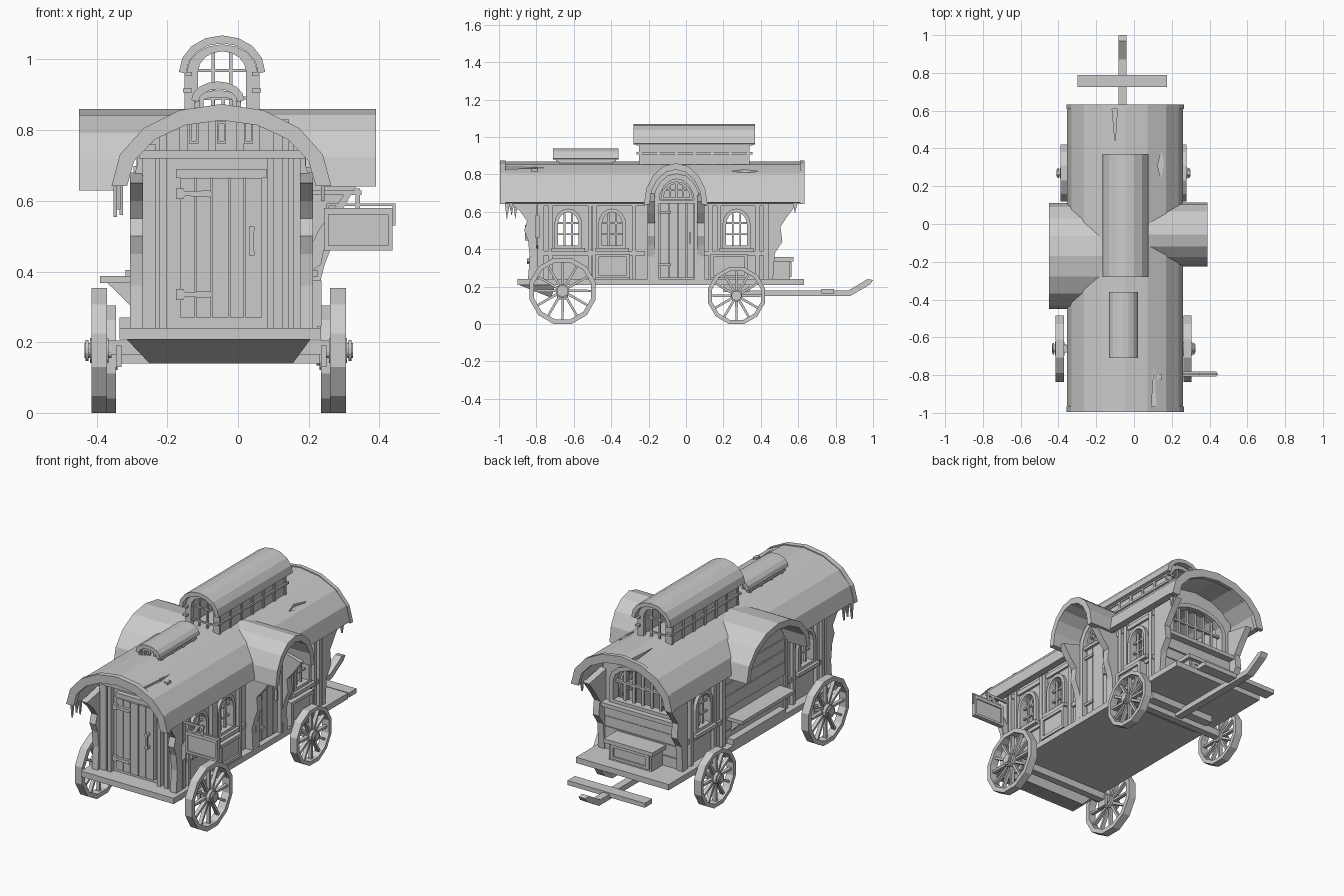
import bpy, bmesh, random
from math import pi, sin, cos, sqrt

if "Cube" in bpy.data.objects:
    bpy.data.objects.remove(bpy.data.objects["Cube"])

random.seed(4)
XC = -0.047                      # centre line of the wagon


def at(ax, p, a):
    a = a(p) if callable(a) else a
    return {'x': (a, p[0], p[1]), 'y': (p[0], a, p[1]), 'z': (p[0], p[1], a)}[ax]


def prism(ax, pts, a0, a1):
    n = len(pts)
    v = [at(ax, p, a0) for p in pts] + [at(ax, p, a1) for p in pts]
    f = [list(range(n)), list(range(n, 2 * n))]
    f += [[i, (i + 1) % n, (i + 1) % n + n, i + n] for i in range(n)]
    return v, f


def ring(ax, out, inn, a0, a1, closed=True):
    """Frame (closed) or bent sheet (open) between two matching outlines."""
    n = len(out)
    v = [at(ax, p, a) for a in (a0, a1) for pts in (out, inn) for p in pts]
    f = []
    for i in range(n if closed else n - 1):
        j = (i + 1) % n
        for a, b in ((0, n), (n, 3 * n), (3 * n, 2 * n), (2 * n, 0)):
            f.append([a + i, a + j, b + j, b + i])
    if not closed:
        f += [[i, n + i, 3 * n + i, 2 * n + i] for i in (0, n - 1)]
    return v, f


def box(x0, x1, y0, y1, z0, z1):
    return prism('z', [(x0, y0), (x1, y0), (x1, y1), (x0, y1)], z0, z1)


def sbox(s, d0, d1, y0, y1, z0, z1):
    return box(XC + s * d0, XC + s * d1, y0, y1, z0, z1)


def arc(c, hw, zs, zt, n=8):
    return [(c - hw * cos(pi * i / n), zs + (zt - zs) * sin(pi * i / n)) for i in range(n + 1)]


def arch(c, hw, z0, zs, zt, n=8):
    return [(c - hw, z0)] + arc(c, hw, zs, zt, n) + [(c + hw, z0)]


def circle(cy, cz, r, n=12):
    return [(cy + r * cos(2 * pi * (i + .5) / n), cz + r * sin(2 * pi * (i + .5) / n)) for i in range(n)]


def make(name, *parts):
    bm = bmesh.new()
    for v, f in parts:
        vs = [bm.verts.new(c) for c in v]
        for face in f:
            bm.faces.new([vs[i] for i in face])
    bmesh.ops.recalc_face_normals(bm, faces=bm.faces)
    me = bpy.data.meshes.new(name)
    bm.to_mesh(me)
    bm.free()
    ob = bpy.data.objects.new(name, me)
    bpy.context.collection.objects.link(ob)
    return ob


def cut(ob, *parts):
    c = make("cutter", *parts)
    c.hide_render = True
    m = ob.modifiers.new("cut", 'BOOLEAN')
    m.operation, m.object = 'DIFFERENCE', c
    bpy.context.view_layer.objects.active = ob
    bpy.ops.object.modifier_apply(modifier=m.name)
    bpy.data.objects.remove(c)


def planks(lo, hi, n):
    """Uneven plank edges with small gaps."""
    w = (hi - lo) / n
    e = [lo] + [lo + w * (i + random.uniform(-.12, .12)) for i in range(1, n)] + [hi]
    return [(a + .002, b - .002, random.uniform(0, .006)) for a, b in zip(e, e[1:])]


# Platform, sloped front skid, axles and pulling shaft
make("platform", box(-.335, .235, -.9, .63, .208, .24))
make("front_skid", ([(-.315, -.89, .208), (.205, -.89, .208), (-.25, -.72, .14), (.155, -.72, .14),
                     (-.315, -.70, .208), (.205, -.70, .208)],
                    [[0, 1, 3, 2], [2, 3, 5, 4], [0, 4, 5, 1], [0, 2, 4], [1, 5, 3]]))
make("axles", box(-.39, .29, -.68, -.64, .165, .205), box(-.37, .26, .25, .29, .14, .18),
     box(-.25, .155, .2, .34, .17, .21), box(-.345, -.33, -.69, -.63, .13, .19), box(.235, .25, -.69, -.63, .13, .19))
make("shaft", prism('x', [(.25, .15), (.88, .15), (.985, .212), (1, .235), (.97, .24), (.87, .18), (.25, .18)], -.083, -.041))
make("crossbar", box(-.3, .175, .725, .79, .163, .188))

# Wheels: twelve-sided rims, twelve spokes, stepped hubs
for tag, cy, R, d in (("front", -.66, .183, .338), ("rear", .27, .157, .312)):
    for side, s in (("right", 1), ("left", -1)):
        x = XC - .008 + s * d
        cz = R * cos(pi / 12)
        parts = [ring('x', circle(cy, cz, R), circle(cy, cz, R * .86), x - .022, x + .022),
                 prism('x', circle(cy, cz, R * .2), x - .026, x + .026),
                 prism('x', circle(cy, cz, R * .12), x - s * .035, x + s * .042),
                 prism('x', circle(cy, cz, R * .17), x + s * .03, x + s * .038)]
        for i in range(12):
            a = 2 * pi * i / 12
            c, q = cos(a), sin(a)
            spoke = [(cy + c * r - q * w, cz + q * r + c * w)
                     for r, w in ((.15 * R, -.007), (.88 * R, -.006), (.88 * R, .006), (.15 * R, .007))]
            parts.append(prism('x', spoke, x - .01, x + .01))
        make(f"{tag}_{side}_wheel", *parts)

# Main barrel roof with side bay roofs, cut open inside the bays
HW, Z0, ZT = .307, .65, .868
roof = make("main_roof", ring('y', arc(XC, HW, Z0, ZT), arc(XC, HW - .035, Z0 - .005, ZT - .035), -.99, .63, False))
bays = {"right": (1, -.055, .17, .64, .86, .39), "left": (-1, -.17, .28, .63, .86, -.45)}
for side, (s, cy, hw, zb, zt, xo) in bays.items():
    inner = arch(cy, hw - .03, zb - .03, zb, zt - .035)
    cut(roof, prism('x', inner, XC + s * .235, XC + s * .5))

    def inside(p, s=s):
        return XC + s * (HW * sqrt(max(0, 1 - (max(0, p[1] - Z0) / (ZT - Z0)) ** 2)) - .025)
    make(f"{side}_bay_roof", ring('x', arc(cy, hw, zb, zt), inner[1:-1], inside, xo, False))
    make(f"{side}_bay_gable", prism('x', inner, XC + s * .222, XC + s * .24))
cut(roof, prism('z', [(.09, -1.02), (.125, -1.02), (.105, -.75)], .828, .9),
    prism('z', [(-.12, .66), (-.085, .66), (-.1, .43)], .845, .9),
    prism('z', [(.125, .31), (.143, .24), (.16, .32), (.145, .39)], .81, .9))
make("roof_edge_trim", *[ring('y', arc(XC, HW + .004, Z0 - .008, ZT + .006), arc(XC, HW - .04, Z0 - .008, ZT - .04), a, b, False)
                         for a, b in ((-.995, -.965), (.61, .633))])
make("torn_cloth", *[prism('x', [(y, .66), (y + .03, .66), (y + .012, z)], x, x + .01)
                     for x, y, z in ((-.352, -.97, .555), (-.343, -.945, .575), (-.335, -.925, .56), (.235, -.95, .6), (.225, .57, .59))])

# Body walls, with arched side windows cut through
WIN = {1: (-.63, -.395, .27), -1: (-.63, .27)}
for side, s in (("right", 1), ("left", -1)):
    wall = make(f"{side}_wall", sbox(s, .218, .238, -.8, .45, .235, .74))
    cut(wall, *[prism('x', arch(y, .058, .42, .53, .6), XC + s * .1, XC + s * .3) for y in WIN[s]])
    for k, y in enumerate(WIN[s]):
        a, b = XC + s * .21, XC + s * .256
        m, n = XC + s * .222, XC + s * .234
        make(f"{side}_window_{k + 1}",
             ring('x', arch(y, .075, .405, .53, .617), arch(y, .055, .42, .53, .598), a, b),
             *[prism('x', [(y + u - .005, .41), (y + u + .005, .41), (y + u + .005, .59), (y + u - .005, .59)], m, n) for u in (-.02, .02)],
             *[prism('x', [(y - .058, z), (y + .058, z), (y + .058, z + .009), (y - .058, z + .009)], m, n) for z in (.475, .535)],
             sbox(s, .23, .272, y - .09, y + .09, .385, .405))
    ys = (-.78, -.735, -.525, -.5, -.29, .12, .165, .37, .415) if s > 0 else (-.78, -.735, -.525, -.46, .09, .165, .37, .415)
    make(f"{side}_wall_posts", *[sbox(s, .23, .257, y, y + .022, .24, .68) for y in ys],
         *[sbox(s, .23, .25, a, b, z, z + .025) for a, b in ((-.8, -.48 if s < 0 else -.22), (.1, .45)) for z in (.365, .63)])
    # Knobbly corner posts that flare out to carry the roof ends
    for tag, prof in (("front", [(-.79, .24), (-.845, .24), (-.835, .36), (-.845, .45), (-.865, .5), (-.85, .55), (-.885, .6), (-.94, .65), (-.79, .68)]),
                      ("back", [(.44, .24), (.465, .24), (.475, .38), (.515, .44), (.505, .52), (.545, .58), (.6, .65), (.44, .68)])):
        make(f"{tag}_{side}_corner_post", prism('x', prof, XC + s * .222, XC + s * .259))

# Front wall and plank door
inner = arch(XC, .25, .235, .66, ZT - .03)
make("front_wall", prism('y', inner, -.8, -.775))
make("front_door", *[box(a, b, -.832 - j, -.795, .27, .665) for a, b, j in planks(-.165, .07, 5)])
make("front_frame", *[box(x, x + w, -.826, -.795, .24, z) for x, w, z in ((-.272, .04, .76), (-.222, .02, .79), (.082, .02, .84), (.125, .02, .83), (.155, .022, .78))],
     box(-.28, .19, -.842, -.79, .72, .742), box(-.175, .08, -.826, -.795, .665, .69),
     *[box(x, x + .022, -.826, -.795, .74, .835) for x in (-.165, -.085, -.005, .06)])
make("front_vents", *[ring('y', [(x - .013, .762), (x + .013, .762), (x + .013, .825), (x - .013, .825)],
                           [(x - .007, .77), (x + .007, .77), (x + .007, .817), (x - .007, .817)], -.832, -.79) for x in (-.125, -.047, .03)])
make("front_door_hinges", *[prism('y', [(-.175, z - .015), (-.155, z - .015), (-.15, z - .006), (-.08, z - .01), (-.07, z), (-.08, z + .01), (-.15, z + .006), (-.155, z + .015), (-.175, z + .015)], -.85, -.83) for z in (.62, .335)])
make("front_door_handle", box(.033, .045, -.862, -.852, .455, .52), box(.031, .047, -.862, -.83, .445, .458), box(.031, .047, -.862, -.83, .515, .528))

# Back wall with wide barred window, planks and driver's seat
back = make("back_wall", prism('y', inner, .43, .45))
cut(back, prism('y', arch(XC, .17, .53, .64, .72), .3, .6))
make("back_window", ring('y', arch(XC, .19, .51, .64, .745), arch(XC, .165, .53, .64, .722), .425, .47),
     *[box(XC + u - .007, XC + u + .007, .435, .447, .525, .71) for u in (-.11, -.055, 0, .055, .11)],
     box(XC - .17, XC + .17, .433, .449, .62, .632), box(XC - .22, XC + .22, .44, .5, .49, .512))
make("back_planks", *[box(XC - .222, XC + .222, .44, .458 + j, a, b) for a, b, j in planks(.24, .49, 4)])
make("driver_seat", box(XC - .13, XC + .13, .45, .555, .24, .335), box(XC - .15, XC + .15, .45, .575, .335, .357),
     ring('y', [(XC - .12, .25), (XC + .12, .25), (XC + .12, .33), (XC - .12, .33)],
          [(XC - .1, .265), (XC + .1, .265), (XC + .1, .315), (XC - .1, .315)], .55, .563))

# Right side: door, fanlight, porch brackets and storage boxes
make("side_door", *[box(.185, .208 + j, a, b, .245, .65) for a, b, j in planks(-.14, .045, 4)])
make("side_door_frame", ring('x', arch(-.05, .125, .24, .65, .805), arch(-.05, .095, .24, .65, .775), .185, .232, False),
     box(.185, .225, -.15, .055, .645, .662))
make("fanlight", ring('x', arch(-.05, .085, .665, .672, .762), arch(-.05, .07, .675, .676, .75), .185, .212),
     *[box(.19, .208, y - .005, y + .005, .67, .755) for y in (-.085, -.05, -.015)], box(.19, .208, -.125, .025, .71, .718))
make("side_door_fittings", box(.21, .228, .015, .025, .43, .49), *[box(.205, .219, -.145, -.08, z, z + .014) for z in (.31, .59)])
bracket = [(.18, .24), (.235, .24), (.23, .36), (.245, .42), (.265, .47), (.258, .54), (.3, .59), (.345, .655), (.18, .7)]
make("porch_brackets", prism('y', bracket, -.205, -.165), prism('y', bracket, .06, .1))
make("storage_boxes", *[q for a, b in ((-.485, -.3), (.13, .33)) for q in
                        (box(.18, .225, a, b, .24, .37), ring('x', [(a, .245), (b, .245), (b, .375), (a, .375)],
                         [(a + .018, .263), (b - .018, .263), (b - .018, .357), (a + .018, .357)], .2, .236))])

# Left side: horizontal planks with fold-out bench
make("left_planks", *[box(-.294 - j, -.27, -.44, .09, a, b) for a, b, j in planks(.24, .7, 7)])
make("left_bench", box(-.39, -.28, -.4, .06, .368, .387), *[prism('y', [(-.29, .368), (-.37, .368), (-.29, .29)], y, y + .025) for y in (-.35, -.0)])
make("left_step", box(-.335, -.28, -.4, .06, .24, .27))


def lantern(name, cx, wall, eave, zb, zs, zt, y0, y1):
    """Raised skylight: barred arched ends, railed sides, curved cap."""
    t = zt - .025
    parts = []
    for y in (y0 + .03, y1 - .05):
        parts.append(ring('y', arch(cx, wall, zb, zs, t), arch(cx, wall * .68, zb + .01, zs, t - .02), y, y + .02))
        parts += [box(cx + u * wall - .005, cx + u * wall + .005, y + .005, y + .015, zb, t - .02) for u in (-.25, .25)]
        parts += [box(cx - wall * .75, cx + wall * .75, y + .005, y + .015, z, z + .008) for z in (zb + .4 * (zs - zb), zs)]
    for s in (-1, 1):
        w0, w1 = cx + s * wall * .85, cx + s * wall
        parts.append(box(w0, w1, y0 + .04, y1 - .04, zb, zs + .01))
        for k, z in ((.1, zb + .55 * (zs - zb)), (.06, zs - .012)):
            parts.append(box(w0, w1 + s * k * wall, y0 + .015, y1 - .015, z, z + .012))
        n = int((y1 - y0) / .1)
        parts += [box(w0, w1 + s * .006, y, y + .015, zb, zs) for y in (y0 + .03 + i * (y1 - y0 - .075) / n for i in range(n + 1))]
    make(name + "_frame", *parts)
    make(name + "_roof", ring('y', arc(cx, eave, zs, zt), arc(cx, eave - .02, zs - .005, zt - .022), y0, y1, False))


lantern("large_skylight", -.045, .1, .122, .835, .965, 1.068, -.28, .37)
lantern("small_skylight", -.057, .06, .075, .84, .885, .938, -.71, -.36)

# Hanging sign on the right, near the front
make("sign_board", box(.25, .435, -.802, -.788, .466, .572),
     ring('y', [(.243, .46), (.437, .46), (.437, .58), (.243, .58)], [(.256, .473), (.424, .473), (.424, .562), (.256, .562)], -.808, -.782))
make("sign_bracket", box(.2, .35, -.8, -.79, .617, .629), box(.333, .345, -.8, -.79, .575, .635), box(.25, .445, -.799, -.791, .585, .593),
     box(.437, .445, -.799, -.791, .53, .593), box(.25, .258, -.799, -.791, .575, .593),
     prism('y', [(.205, .4), (.235, .42), (.25, .5), (.32, .617), (.3, .617), (.23, .52), (.205, .47)], -.8, -.79))
